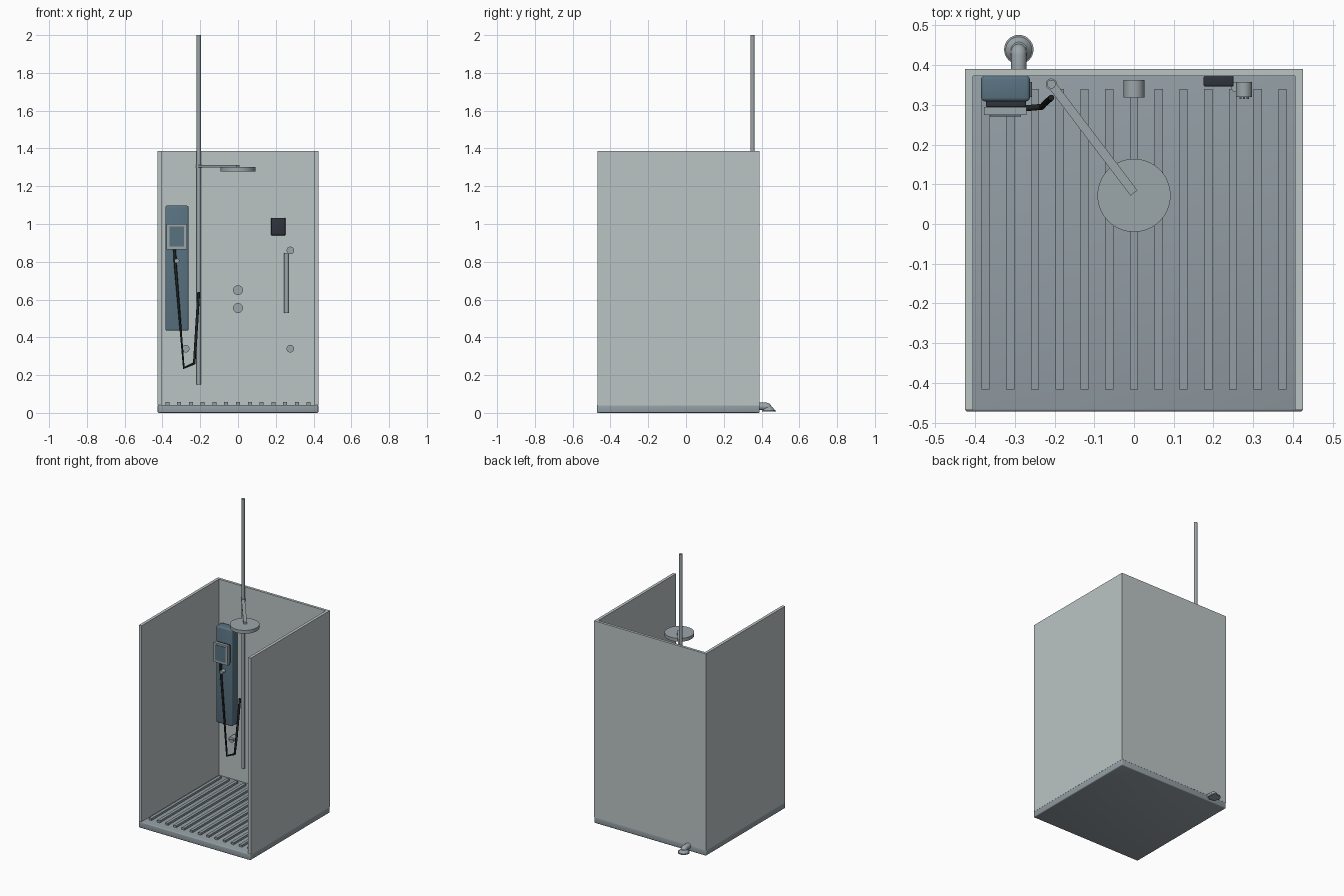
import bpy, bmesh, math
from mathutils import Vector

if "Cube" in bpy.data.objects:
    bpy.data.objects.remove(bpy.data.objects["Cube"])


def mat(name, rgb):
    m = bpy.data.materials.new(name)
    m.diffuse_color = (*rgb, 1)
    m.use_nodes = True
    m.node_tree.nodes["Principled BSDF"].inputs["Base Color"].default_value = m.diffuse_color
    return m


WALL = mat("pale_wall_panel", (0.50, 0.55, 0.55))
TRAY = mat("tray_grey", (0.29, 0.34, 0.37))
METAL = mat("brushed_metal", (0.33, 0.38, 0.40))
SLATE = mat("slate_blue", (0.10, 0.17, 0.22))
DARK = mat("charcoal", (0.03, 0.033, 0.045))
HOSE = mat("black_rubber", (0.014, 0.016, 0.018))


def finish(name, bm, m, smooth=False):
    me = bpy.data.meshes.new(name)
    bm.to_mesh(me)
    bm.free()
    ob = bpy.data.objects.new(name, me)
    bpy.context.collection.objects.link(ob)
    me.materials.append(m)
    if smooth:
        bpy.ops.object.select_all(action='DESELECT')
        ob.select_set(True)
        bpy.context.view_layer.objects.active = ob
        bpy.ops.object.shade_smooth_by_angle(angle=math.radians(35))
    return ob


def add_box(bm, lo, hi):
    lo, hi = Vector(lo), Vector(hi)
    vs = bmesh.ops.create_cube(bm, size=1)["verts"]
    for v in vs:
        v.co = (lo + hi) / 2 + v.co * (hi - lo)


def box(name, lo, hi, m, bevel=0.0):
    bm = bmesh.new()
    add_box(bm, lo, hi)
    if bevel:
        bmesh.ops.bevel(bm, geom=bm.edges[:], offset=bevel, segments=3,
                        profile=0.5, affect='EDGES')
    return finish(name, bm, m, bevel > 0)


def rod(name, a, b, r, m, r2=None, segs=32):
    """Cylinder or cone from a to b."""
    a, b = Vector(a), Vector(b)
    bm = bmesh.new()
    vs = bmesh.ops.create_cone(bm, cap_ends=True, segments=segs, radius1=r,
                               radius2=r if r2 is None else r2,
                               depth=(b - a).length)["verts"]
    rot = (b - a).to_track_quat('Z', 'Y')
    for v in vs:
        v.co = (a + b) / 2 + rot @ v.co
    return finish(name, bm, m, True)


def tube(name, pts, r, m):
    """Round capped tube along a path, turned into a mesh."""
    cu = bpy.data.curves.new(name, 'CURVE')
    cu.dimensions = '3D'
    cu.bevel_depth = r
    cu.bevel_resolution = 4
    cu.use_fill_caps = True
    sp = cu.splines.new('POLY')
    sp.points.add(len(pts) - 1)
    for p, c in zip(sp.points, pts):
        p.co = (*c, 1)
    ob = bpy.data.objects.new(name, cu)
    bpy.context.collection.objects.link(ob)
    cu.materials.append(m)
    bpy.ops.object.select_all(action='DESELECT')
    ob.select_set(True)
    bpy.context.view_layer.objects.active = ob
    bpy.ops.object.convert(target='MESH')
    bpy.ops.object.shade_smooth_by_angle(angle=math.radians(35))


# Shower tray with raised ribs
box("shower_tray", (-0.425, -0.472, 0), (0.425, 0.39, 0.043), TRAY, 0.006)
bm = bmesh.new()
for i in range(13):
    x = -0.374 + i * 0.748 / 12
    add_box(bm, (x - 0.0105, -0.417, 0.040), (x + 0.0105, 0.34, 0.057))
finish("tray_ribs", bm, TRAY)

# Three wall panels, open at the front
box("back_wall", (-0.425, 0.372, 0.04), (0.425, 0.39, 1.387), WALL)
for s, side in ((-1, "left"), (1, "right")):
    x0, x1 = sorted((s * 0.425, s * 0.405))
    box(side + "_wall", (x0, -0.468, 0.04), (x1, 0.372, 1.387), WALL)

# Riser pipe, overhead arm and rain head
rod("riser_pipe", (-0.208, 0.352, 0.15), (-0.208, 0.352, 2.0), 0.011, METAL)
start, end = Vector((-0.208, 0.352, 1.306)), Vector((0, 0.078, 1.306))
d = (end - start).normalized()
bm = bmesh.new()
add_box(bm, (0, -0.011, -0.007), ((end - start).length, 0.011, 0.007))
bm.transform(d.to_track_quat('X', 'Z').to_matrix().to_4x4())
bmesh.ops.translate(bm, verts=bm.verts, vec=start)
finish("shower_arm", bm, METAL)
rod("arm_collar", (-0.208, 0.352, 1.296), (-0.208, 0.352, 1.316), 0.014, METAL)
rod("rain_head", (0, 0.072, 1.278), (0, 0.072, 1.301), 0.092, METAL, segs=64)

# Heater box with framed display
box("heater_box", (-0.385, 0.309, 0.435), (-0.262, 0.373, 1.097), SLATE, 0.009)
box("display_mount", (-0.373, 0.294, 0.87), (-0.272, 0.311, 0.995), DARK, 0.004)
box("display_frame", (-0.378, 0.274, 0.866), (-0.27, 0.295, 1.0), METAL)
box("display_screen", (-0.363, 0.271, 0.882), (-0.285, 0.276, 0.988), SLATE)

# Flexible hose and its fitting
tube("shower_hose", [(-0.336, 0.295, 0.87), (-0.333, 0.29, 0.80),
                     (-0.287, 0.29, 0.238), (-0.232, 0.295, 0.262),
                     (-0.225, 0.303, 0.36), (-0.208, 0.318, 0.64)], 0.0075, HOSE)
rod("hose_fitting", (-0.322, 0.31, 0.805), (-0.322, 0.278, 0.805), 0.012, METAL)

# Mixer knobs
for i, z in enumerate((0.555, 0.65)):
    rod("mixer_knob_%d" % (i + 1), (0, 0.363, z), (0, 0.318, z), 0.026, METAL)

# Body jets with small nozzles
for i, (x, z) in enumerate(((0.277, 0.86), (0.277, 0.34), (-0.277, 0.34))):
    rod("body_jet_%d" % (i + 1), (x, 0.358, z), (x, 0.32, z), 0.02, METAL)
    for k in range(3):
        nx = x + (k - 1) * 0.009
        rod("jet_nozzle_%d_%d" % (i + 1, k + 1), (nx, 0.322, z),
            (nx, 0.315, z), 0.003, METAL, segs=8)

# Hand rail and dark control unit on the back wall
rod("hand_rail", (0.257, 0.345, 0.528), (0.257, 0.345, 0.847), 0.013, METAL)
box("control_unit", (0.175, 0.346, 0.94), (0.251, 0.373, 1.033), DARK, 0.005)

# Drain elbow and flange behind the tray
arc = [(-0.29, 0.425 + 0.01 * math.sin(a), 0.022 + 0.012 * math.cos(a))
       for a in (i * math.pi / 12 for i in range(6))]
tube("drain_elbow", [(-0.29, 0.385, 0.034)] + arc, 0.02, METAL)
rod("drain_cone", (-0.29, 0.438, 0.012), (-0.29, 0.438, 0.03), 0.034, METAL, 0.02)
rod("drain_flange", (-0.29, 0.439, 0.007), (-0.29, 0.439, 0.013), 0.037, METAL)
